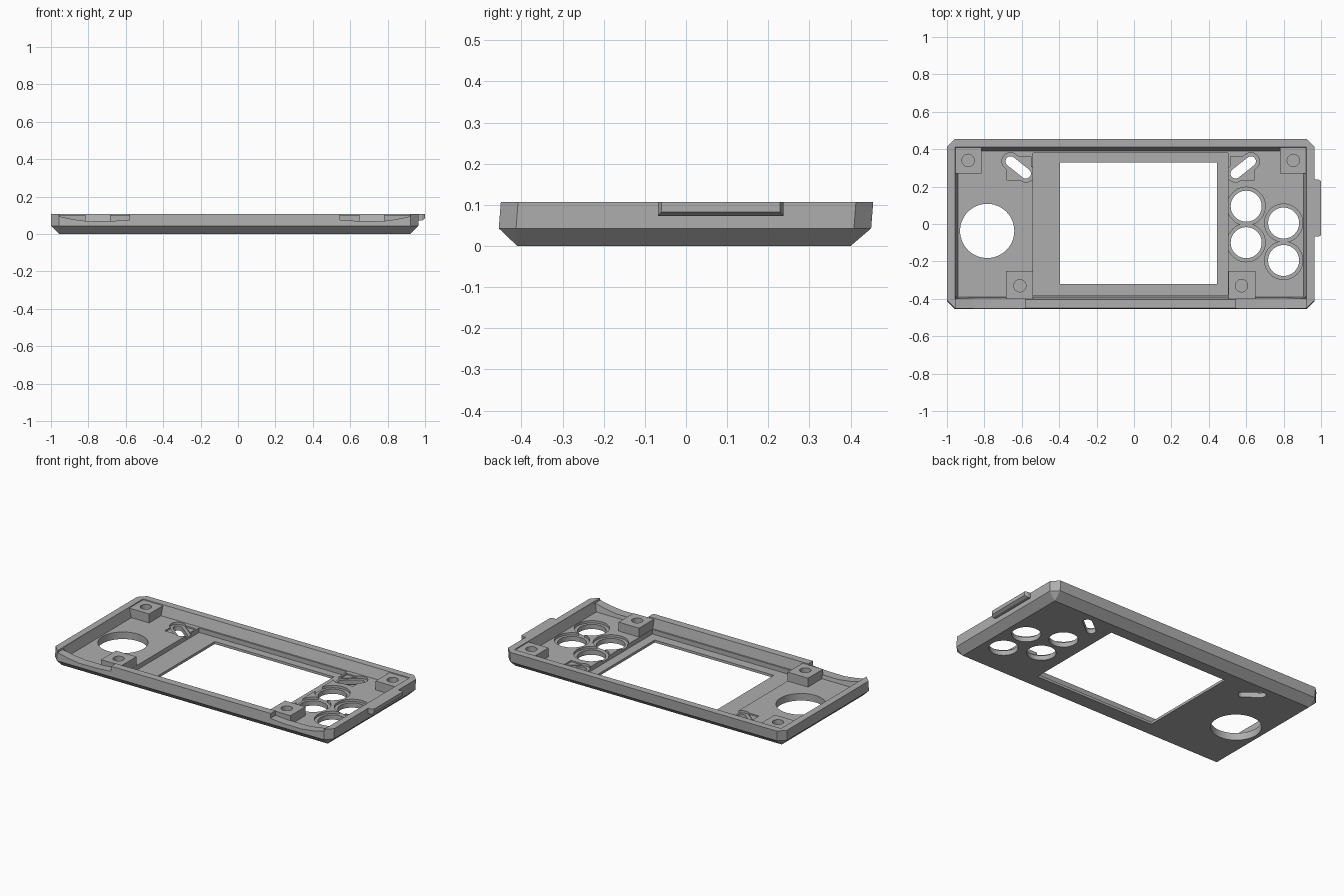
import bpy, bmesh, math
from mathutils import Vector

if "Cube" in bpy.data.objects:
    bpy.data.objects.remove(bpy.data.objects["Cube"], do_unlink=True)

MID = -0.0175          # symmetry line of the case body
TOP, FLOOR, LIP, SCREEN = 0.107, 0.045, 0.03, 0.016

grey = bpy.data.materials.new("case_grey")
grey.use_nodes = True
COLOUR = (0.42, 0.42, 0.42, 1)
grey.diffuse_color = COLOUR
grey.node_tree.nodes["Principled BSDF"].inputs["Base Color"].default_value = COLOUR


def hull(name, points):
    """Solid convex part around a set of points."""
    bm = bmesh.new()
    for p in points:
        bm.verts.new(p)
    res = bmesh.ops.convex_hull(bm, input=bm.verts)
    junk = {g for g in res["geom_interior"] + res["geom_unused"] if isinstance(g, bmesh.types.BMVert)}
    bmesh.ops.delete(bm, geom=list(junk), context='VERTS')
    bmesh.ops.dissolve_limit(bm, angle_limit=0.01, verts=bm.verts, edges=bm.edges)
    bmesh.ops.recalc_face_normals(bm, faces=bm.faces)
    mesh = bpy.data.meshes.new(name)
    bm.to_mesh(mesh)
    bm.free()
    mesh.materials.append(grey)
    obj = bpy.data.objects.new(name, mesh)
    bpy.context.collection.objects.link(obj)
    return obj


def rect(x0, x1, y0, y1, z, c=0.0):
    """Rectangle corners, optionally chamfered by c."""
    return [(x, y, z) for sx, sy, ex, ey in ((x0, y0, c, c), (x1, y0, -c, c), (x1, y1, -c, -c), (x0, y1, c, -c))
            for x, y in ((sx + ex, sy), (sx, sy + ey))][::1 if c else 2]


def box(name, x0, x1, y0, y1, z0, z1):
    return hull(name, rect(x0, x1, y0, y1, z0) + rect(x0, x1, y0, y1, z1))


def disc(x, y, r, z, n=48):
    return [(x + r * math.cos(i * math.tau / n), y + r * math.sin(i * math.tau / n), z) for i in range(n)]


def rod(name, centres, r, z0, z1):
    """Cylinder, or a capsule prism when two centres are given."""
    return hull(name, [p for x, y in centres for z in (z0, z1) for p in disc(x, y, r, z)])


def cut(target, cutter):
    mod = target.modifiers.new("cut", 'BOOLEAN')
    mod.operation, mod.solver, mod.object = 'DIFFERENCE', 'EXACT', cutter
    bpy.context.view_layer.update()
    deps = bpy.context.evaluated_depsgraph_get()
    mesh = bpy.data.meshes.new_from_object(target.evaluated_get(deps))
    target.modifiers.clear()
    target.data = mesh
    bpy.data.objects.remove(cutter, do_unlink=True)


def flip(x, side):
    return x if side < 0 else 2 * MID - x


# Outer shell: bevelled bottom, chamfered upright corners
shell = hull("case_shell", rect(-0.955, 0.92, -0.41, 0.40, 0)
             + rect(-1, 0.965, -0.455, 0.45, 0.043, 0.042)
             + rect(-1, 0.965, -0.45, 0.455, TOP, 0.042))

# Drafted cavity and the deeper screen bay
cut(shell, hull("cavity_cutter", rect(-0.94, 0.905, -0.39, 0.39, FLOOR)
                + rect(-0.96, 0.925, -0.405, 0.415, 0.12)))
cut(shell, box("bay_cutter", -0.54, 0.503, -0.38, 0.38, SCREEN, 0.12))
cut(shell, box("screen_cutter", -0.395, 0.445, -0.32, 0.33, -0.05, 0.2))

# Round stick opening
cut(shell, rod("stick_cutter", [(-0.785, -0.037)], 0.145, -0.05, 0.2))

# Four button openings with counterbores
for x, y in ((0.6, 0.095), (0.6, -0.1), (0.8, 0.005), (0.8, -0.195)):
    cut(shell, rod("lip_cutter", [(x, y)], 0.102, LIP, 0.1))
    cut(shell, rod("button_cutter", [(x, y)], 0.083, -0.05, 0.2))

for side in (-1, 1):
    # Slanted slots with shallow pockets
    ends = [(flip(-0.66, side), 0.335), (flip(-0.578, side), 0.27)]
    xs = sorted((flip(-0.68, side), flip(-0.55, side)))
    cut(shell, box("pocket_cutter", *xs, 0.235, 0.36, 0.036, 0.1))
    cut(shell, rod("slot_lip_cutter", ends, 0.046, LIP, 0.1))
    cut(shell, rod("slot_cutter", ends, 0.027, -0.05, 0.2))
    # Scooped notches in the front wall
    scoop = [(-0.58, 0.13), (-0.58, 0.076), (-0.68, 0.069), (-0.8, 0.068),
             (-0.88, 0.078), (-0.955, 0.094), (-0.955, 0.13)]
    cut(shell, hull("notch_cutter", [(flip(x, side), y, z) for x, z in scoop for y in (-0.5, -0.385)]))

    # Screw posts with blind holes
    name = "right" if side < 0 else "left"
    for end, x0, x1, y0, y1, hx, hy in (("back", -0.955, -0.815, 0.27, 0.413, -0.887, 0.34),
                                        ("front", -0.685, -0.541, -0.40, -0.25, -0.61, -0.33)):
        xs = sorted((flip(x0, side), flip(x1, side)))
        post = box(f"{name}_{end}_screw_post", *xs, y0, y1, 0.04, 0.102)
        cut(post, rod("screw_cutter", [(flip(hx, side), hy)], 0.033, 0.055, 0.2))

# Bevelled tab on the left end
hull("side_tab", [(0.95, y, z) for y in (-0.068, 0.237) for z in (0.073, TOP)]
     + [(0.985, y, z) for y in (-0.068, 0.237) for z in (0.073, TOP)]
     + [(1.0, y, z) for y in (-0.06, 0.229) for z in (0.083, TOP)])

# Smooth the round holes, keep all corners crisp
bpy.ops.object.select_all(action='DESELECT')
for obj in bpy.context.collection.objects:
    if obj.type == 'MESH':
        obj.select_set(True)
        bpy.context.view_layer.objects.active = obj
bpy.ops.object.shade_smooth_by_angle(angle=math.radians(20))
